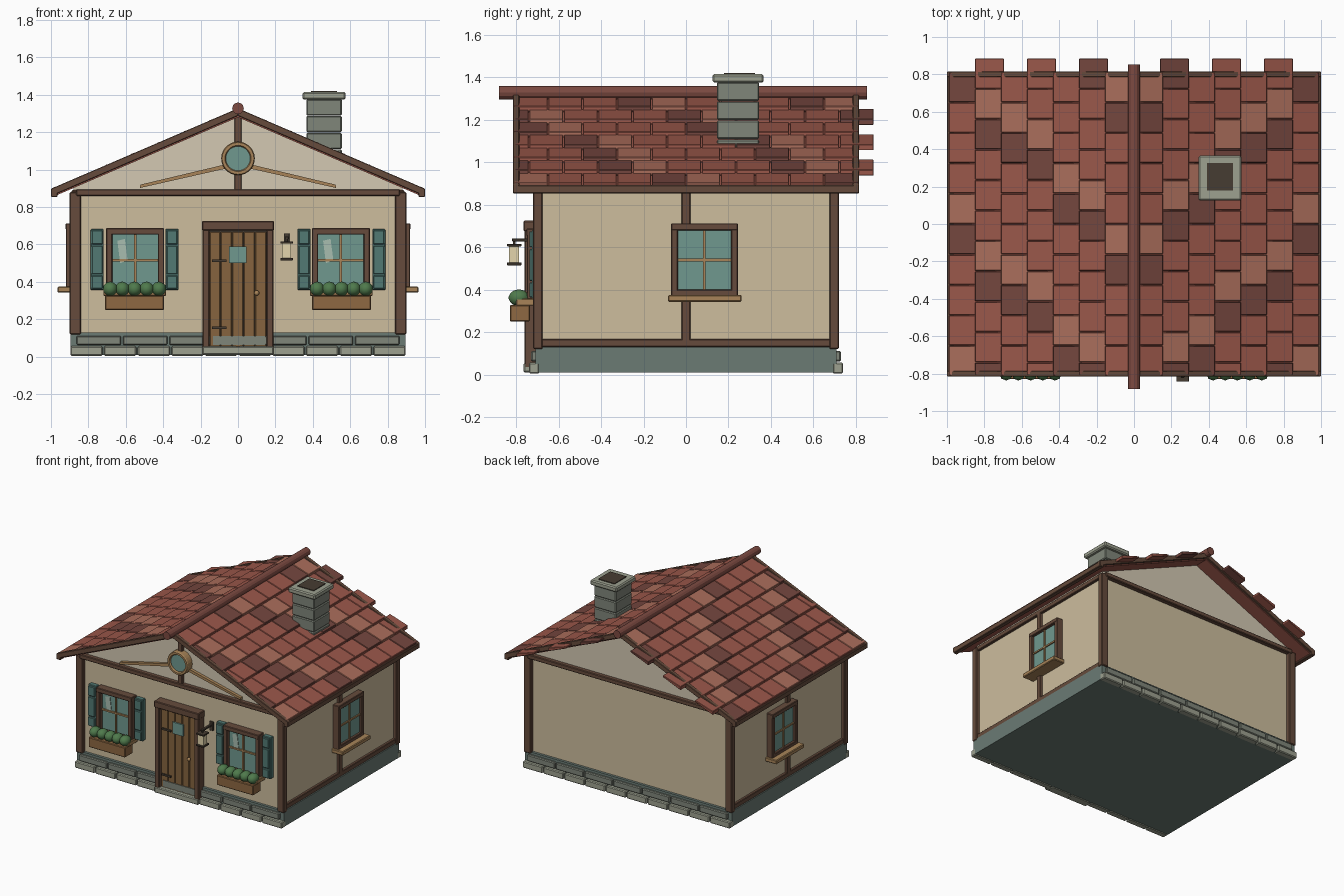
import bpy, bmesh, math
from mathutils import Matrix, Vector

if "Cube" in bpy.data.objects:
    bpy.data.objects.remove(bpy.data.objects["Cube"])


def mat(name, hexcol):
    m = bpy.data.materials.new(name)
    rgb = [int(hexcol[i:i + 2], 16) / 255 for i in (0, 2, 4)]
    m.diffuse_color = [(c / 12.92 if c < .04 else ((c + .055) / 1.055) ** 2.4) for c in rgb] + [1]
    m.use_nodes = True
    m.node_tree.nodes["Principled BSDF"].inputs["Base Color"].default_value = m.diffuse_color
    return m


TIMBER, TAN, DOOR = mat("timber", "664B3C"), mat("tan wood", "A88458"), mat("door wood", "86643F")
BOX, PLASTER, GABLE = mat("box wood", "8E6842"), mat("plaster", "CDBD9D"), mat("gable plaster", "D3C8B2")
STONE, STONE2, BASE = mat("stone", "80867A"), mat("light stone", "9DA190"), mat("base stone", "6B7B74")
GLASS, SHINE, SHUT = mat("glass", "70988F"), mat("shine", "A9BDB0"), mat("shutter", "527A74")
LEAF, IRON, GLOW = mat("leaf", "4F7A4C"), mat("iron", "463C32"), mat("lamp", "E3D5AC")
RIDGE, TILE, DARK, LIGHT = mat("ridge", "7C4A41"), mat("tile", "9A574A"), mat("dark tile", "74463E"), mat("light tile", "AA6D5B")


def finish(name, bm, material, bevel=0, mirror="", smooth=False):
    bmesh.ops.recalc_face_normals(bm, faces=bm.faces)
    me = bpy.data.meshes.new(name)
    bm.to_mesh(me)
    bm.free()
    me.materials.append(material)
    ob = bpy.data.objects.new(name, me)
    bpy.context.collection.objects.link(ob)
    for p in me.polygons:
        p.use_smooth = smooth
    if bevel:
        b = ob.modifiers.new("bevel", 'BEVEL')
        b.width, b.segments = bevel, 1
    if mirror:
        m = ob.modifiers.new("mirror", 'MIRROR')
        m.use_axis = ("x" in mirror, "y" in mirror, False)
        m.use_mirror_merge = False
    return ob


def prisms(name, items, material, bevel=0, mirror=""):
    """Each item is (xz profile, y0, y1)."""
    bm = bmesh.new()
    for prof, y0, y1 in items:
        a = [bm.verts.new((x, y0, z)) for x, z in prof]
        b = [bm.verts.new((x, y1, z)) for x, z in prof]
        bm.faces.new(a)
        bm.faces.new(b[::-1])
        for i in range(len(a)):
            j = (i + 1) % len(a)
            bm.faces.new((a[i], b[i], b[j], a[j]))
    return finish(name, bm, material, bevel, mirror)


def box(x0, x1, y0, y1, z0, z1):
    return ([(x0, z0), (x1, z0), (x1, z1), (x0, z1)], y0, y1)


def boxes(name, lst, material, bevel=0, mirror=""):
    return prisms(name, [box(*b) for b in lst], material, bevel, mirror)


def cyl_y(name, x, z, y0, y1, r, material, n=24):
    bm = bmesh.new()
    mx = Matrix.Translation((x, (y0 + y1) / 2, z)) @ Matrix.Rotation(math.pi / 2, 4, 'X')
    bmesh.ops.create_cone(bm, cap_ends=True, segments=n, radius1=r, radius2=r, depth=abs(y1 - y0), matrix=mx)
    return finish(name, bm, material)


# walls, foundation and stone courses
boxes("foundation", [(-.895, .895, -.71, .71, .01, .13)], BASE)
boxes("walls", [(-.87, .87, -.69, .69, .1, .9)], PLASTER)
prisms("gables", [([(-.88, .885), (.88, .885), (.88, .905), (0, 1.29), (-.88, .905)], -.692, .692)], GABLE)
boxes("lower_stones", [(-.9 + .18 * i + .004, -.9 + .18 * i + .176, -.74, -.69, .005, .056) for i in range(10)],
      STONE2, .006, "y")
boxes("upper_stones", [(.248 * k - .119, .248 * k + .119, -.73, -.69, .062, .112) for k in range(-3, 4)],
      STONE, .006, "y")

# timber frame
boxes("corner_posts", [(.84, .9, -.72, -.675, .12, .88)], TIMBER, .005, "xy")
boxes("gable_beams", [(-.865, .865, -.725, -.68, .86, .895)], TIMBER, .005, "y")
boxes("side_timbers", [(.86, .89, -.7, .7, .13, .168), (.86, .89, -.021, .021, .16, .88),
                       (.86, .89, -.7, .7, .855, .89)], TIMBER, .004, "x")
boxes("king_post", [(-.019, .019, -.72, -.68, .89, 1.3)], TIMBER, .004)
prisms("gable_braces", [([(.525, .902), (.522, .92), (.06, 1.03), (.06, 1.007)], -.715, -.685)], TAN, 0, "x")

# round gable window
cyl_y("round_glass", 0, 1.06, -.735, -.69, .072, GLASS)
bm = bmesh.new()
for i in range(28):
    t = math.tau * i / 28
    c = Vector((math.cos(t), 0, math.sin(t)))
    for rr, yy in ((.065, -.69), (.065, -.742), (.07, -.75), (.085, -.75), (.09, -.742), (.09, -.69)):
        v = c * rr
        bm.verts.new((v.x, yy, 1.06 + v.z))
bm.verts.ensure_lookup_table()
for i in range(28):
    for j in range(6):
        k, l = (i + 1) % 28, (j + 1) % 6
        bm.faces.new([bm.verts[q] for q in (i * 6 + j, k * 6 + j, k * 6 + l, i * 6 + l)])
finish("round_frame", bm, TAN)

# roof deck, barge boards, fascia, ridge


def slope(x, up=0):
    return (x, 1.30 + up - .43 * x)


prisms("roof_deck", [([slope(0, .004), slope(.985, .004), slope(.985, -.02), slope(0, -.02)], -.8, .8)], TILE, 0, "x")
prisms("barge_boards", [([slope(0, .028), slope(1, .028), slope(1, -.012), slope(0, -.012)], -.815, -.785)],
       TIMBER, .003, "xy")
boxes("fascia", [(.965, 1, -.815, .815, .853, .893)], TIMBER, .004, "x")
cyl_y("ridge_beam", 0, 1.328, -.882, .852, .031, RIDGE, 12)

# overlapping roof tiles, every second row shifted
groups = {0: [], 1: [], 2: []}
for r in range(7):
    x0 = .139 * r
    x1 = x0 + .155
    prof = [slope(x0, -.002), slope(x1, .002), slope(x1, .03), slope(x0, .012)]
    for i in range(10):
        y0 = -.813 + .1626 * i + (.073 if r % 2 else 0)
        k = (i * 2 + r * 3 + (2 if r == 5 else 0)) % 5
        groups[{1: 1, 3: 2}.get(k, 0)].append((prof, y0 + .002, y0 + .1606))
    if r % 2:
        groups[1 if r % 4 == 1 else 0].append((prof, -.805, -.742))
for g, (nm, m) in enumerate((("roof_tiles", TILE), ("dark_roof_tiles", DARK), ("light_roof_tiles", LIGHT))):
    prisms(nm, groups[g], m, .003, "x")

# chimney
boxes("chimney_courses", [(.365, .555, .145, .345, 1.02 + .09 * i, 1.107 + .09 * i) for i in range(4)], STONE, .006)
X0, X1, Y0, Y1 = .345, .575, .125, .365
boxes("chimney_cap", [(X0, X1, Y0, Y1, 1.375, 1.415)], STONE2, .008)
boxes("chimney_flue", [(.39, .53, .178, .326, 1.38, 1.421)], IRON)

# front windows with shutters and flower boxes
boxes("front_window_frames", [(.395, .428, -.75, -.68, .34, .685), (.672, .705, -.75, -.68, .34, .685),
                              (.395, .705, -.752, -.68, .653, .688), (.395, .705, -.75, -.68, .33, .365)],
      TIMBER, .004, "x")
boxes("front_window_glass", [(.42, .68, -.715, -.68, .35, .66)], GLASS, 0, "x")
boxes("front_window_bars", [(.544, .556, -.727, -.70, .36, .66), (.42, .68, -.727, -.70, .51, .522)], TAN, 0, "x")
prisms("glass_shine", [([(c - .075, .62), (c - .035, .63), (c - .02, .515), (c - .06, .5)], -.719, -.71)
                       for c in (-.57, .53)], SHINE)
sh = []
for a in (.318, .718):
    sh += [(a, a + .07, -.725, -.68, .357, .682)]
    sh += [(a + .006, a + .064, -.738, -.70, z, z + h) for z, h in ((.364, .07), (.442, .15), (.6, .075))]
boxes("shutters", sh, SHUT, .004, "x")
boxes("window_sills", [(.385, .72, -.80, -.69, .325, .358)], TAN, .004, "x")
boxes("flower_boxes", [(.395, .712, -.83, -.735, .25, .328)], BOX, .005, "x")
bm = bmesh.new()
for i in range(5):
    mx = Matrix.Translation((.423 + .065 * i, -.787, .362)) @ Matrix.Diagonal((.04, .05, .04, 1))
    bmesh.ops.create_icosphere(bm, subdivisions=2, radius=1, matrix=mx)
finish("flower_box_plants", bm, LEAF, 0, "x", True)

# side windows
boxes("side_window_frames", [(.86, .92, -.07, -.038, .37, .71), (.86, .92, .213, .245, .37, .71),
                             (.86, .922, -.07, .245, .68, .713), (.86, .92, -.07, .245, .368, .4)],
      TIMBER, .004, "x")
boxes("side_window_glass", [(.86, .9, -.05, .225, .38, .69)], GLASS, 0, "x")
boxes("side_window_bars", [(.89, .909, .081, .093, .39, .69), (.89, .909, -.045, .22, .534, .546)], TAN, 0, "x")
boxes("side_window_sills", [(.86, .965, -.085, .262, .343, .375)], TAN, .005, "x")

# door
boxes("door_frame", [(-.19, -.152, -.76, -.68, .03, .69), (.152, .19, -.76, -.68, .03, .69),
                     (-.193, .193, -.765, -.68, .675, .725)], TIMBER, .005)
boxes("door_planks", [(-.152 + .061 * i, -.094 + .061 * i, -.732, -.68, .05, .668) for i in range(5)], DOOR, .004)
boxes("door_back", [(-.16, .16, -.722, -.68, .04, .68)], IRON)
boxes("door_window", [(-.048, .045, -.742, -.70, .5, .59)], GLASS)
boxes("door_hinges", [(-.14, -.062, -.742, -.72, z, z + .014) for z in (.505, .148)], IRON)
boxes("door_kick_stone", [(-.134, .148, -.737, -.70, .062, .11)], STONE)
boxes("door_step", [(-.19, .19, -.765, -.68, .01, .055)], STONE2, .006)
bm = bmesh.new()
bmesh.ops.create_uvsphere(bm, u_segments=12, v_segments=8, radius=.014, matrix=Matrix.Translation((.1, -.75, .34)))
finish("door_knob", bm, TAN, 0, "", True)

# wall lantern
boxes("lantern_metal", [(.25, .27, -.82, -.69, .628, .642), (.254, .266, -.816, -.804, .61, .635),
                        (.226, .294, -.843, -.775, .604, .616), (.226, .294, -.843, -.775, .515, .528),
                        (.245, .275, -.705, -.69, .59, .66)], IRON, .002)
boxes("lantern_glass", [(.236, .284, -.834, -.786, .526, .606)], GLOW)
